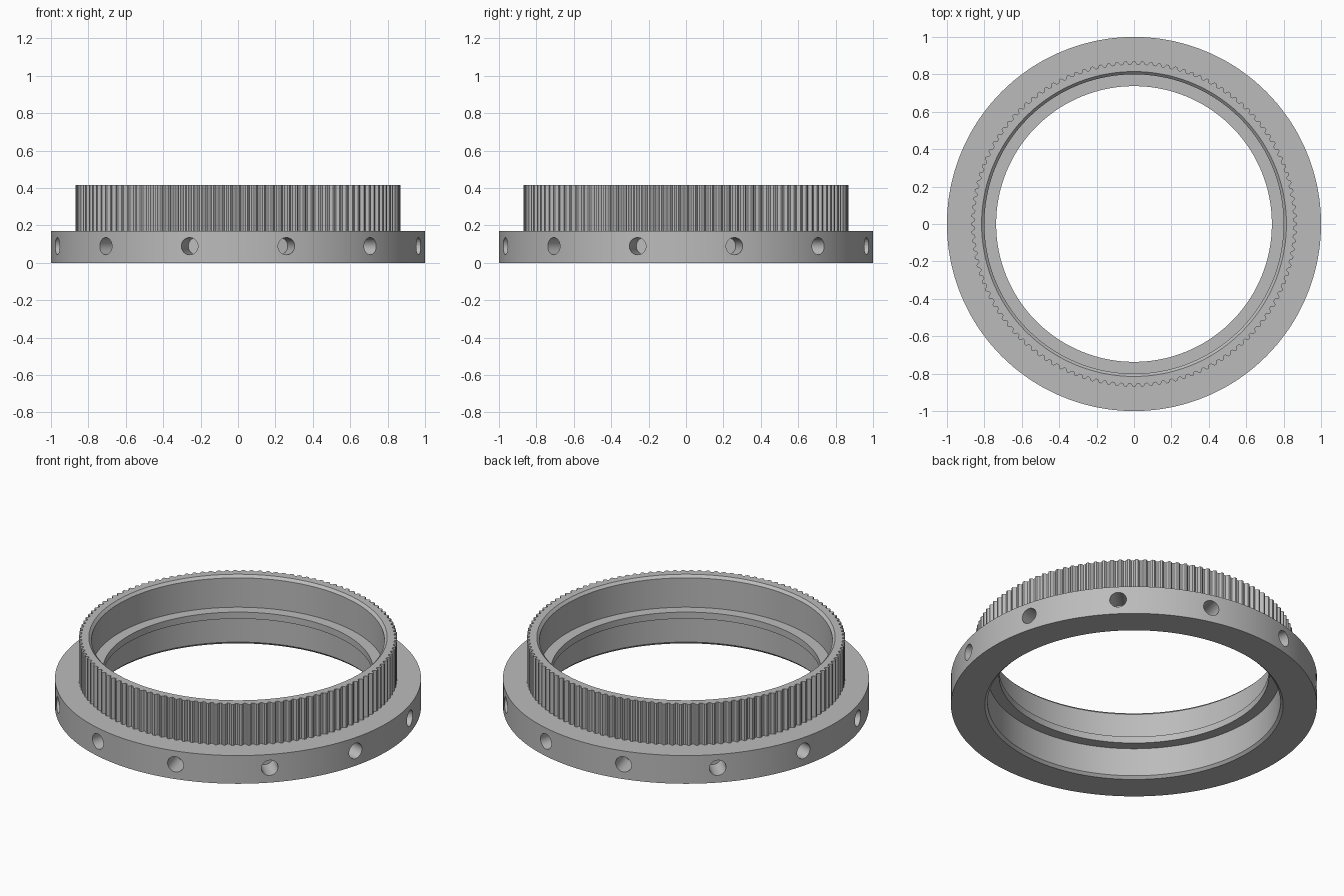
import bpy, bmesh, math
from mathutils import Matrix

TEETH = 120
SEGMENTS = TEETH * 4
ROOT, CREST = 0.854, 0.87

cube = bpy.data.objects.get("Cube")
if cube:
    bpy.data.objects.remove(cube, do_unlink=True)

grey = bpy.data.materials.new("machined grey")
grey.use_nodes = True
colour = (0.5, 0.5, 0.5, 1)
grey.diffuse_color = colour
grey.node_tree.nodes["Principled BSDF"].inputs["Base Color"].default_value = colour


def make_object(name, bm):
    bmesh.ops.recalc_face_normals(bm, faces=bm.faces)
    mesh = bpy.data.meshes.new(name)
    bm.to_mesh(mesh)
    bm.free()
    mesh.materials.append(grey)
    obj = bpy.data.objects.new(name, mesh)
    bpy.context.collection.objects.link(obj)
    return obj


# Closed cross-section of the ring; a radius of None follows the teeth
profile = [
    (0.815, 0), (1.0, 0), (1.0, 0.17),               # base flange
    (None, 0.17), (None, 0.417), (0.815, 0.417),     # toothed collar
    (0.80, 0.402), (0.80, 0.225), (0.737, 0.225),    # upper bore and lip
    (0.737, 0.185), (0.80, 0.185), (0.80, 0.015),    # lower bore
]


def tooth_radius(i):
    return CREST if i % 4 < 2 else ROOT


# Toothed ring, lathed around z
bm = bmesh.new()
columns = []
for i in range(SEGMENTS):
    a = math.tau * (i - 0.5) / SEGMENTS
    column = []
    for r, z in profile:
        r = tooth_radius(i) if r is None else r
        column.append(bm.verts.new((r * math.cos(a), r * math.sin(a), z)))
    columns.append(column)
for i, column in enumerate(columns):
    following = columns[(i + 1) % SEGMENTS]
    for j in range(len(profile)):
        k = (j + 1) % len(profile)
        bm.faces.new((column[j], following[j], following[k], column[k]))
ring = make_object("toothed_ring", bm)

# Twelve blind radial holes around the flange
bm = bmesh.new()
for n in range(12):
    matrix = (Matrix.Rotation(math.radians(15 + 30 * n), 4, "Z")
              @ Matrix.Translation((0.955, 0, 0.089))
              @ Matrix.Rotation(math.pi / 2, 4, "Y"))
    bmesh.ops.create_cone(bm, cap_ends=True, segments=40, radius1=0.046,
                          radius2=0.046, depth=0.2, matrix=matrix)
cutter = make_object("hole_cutter", bm)
cutter.hide_render = True

bpy.ops.object.select_all(action="DESELECT")
ring.select_set(True)
bpy.context.view_layer.objects.active = ring
holes = ring.modifiers.new("holes", "BOOLEAN")
holes.operation = "DIFFERENCE"
holes.solver = "EXACT"
holes.object = cutter
bpy.ops.object.modifier_apply(modifier=holes.name)
bpy.data.objects.remove(cutter, do_unlink=True)

bpy.ops.object.shade_smooth_by_angle(angle=math.radians(25))
